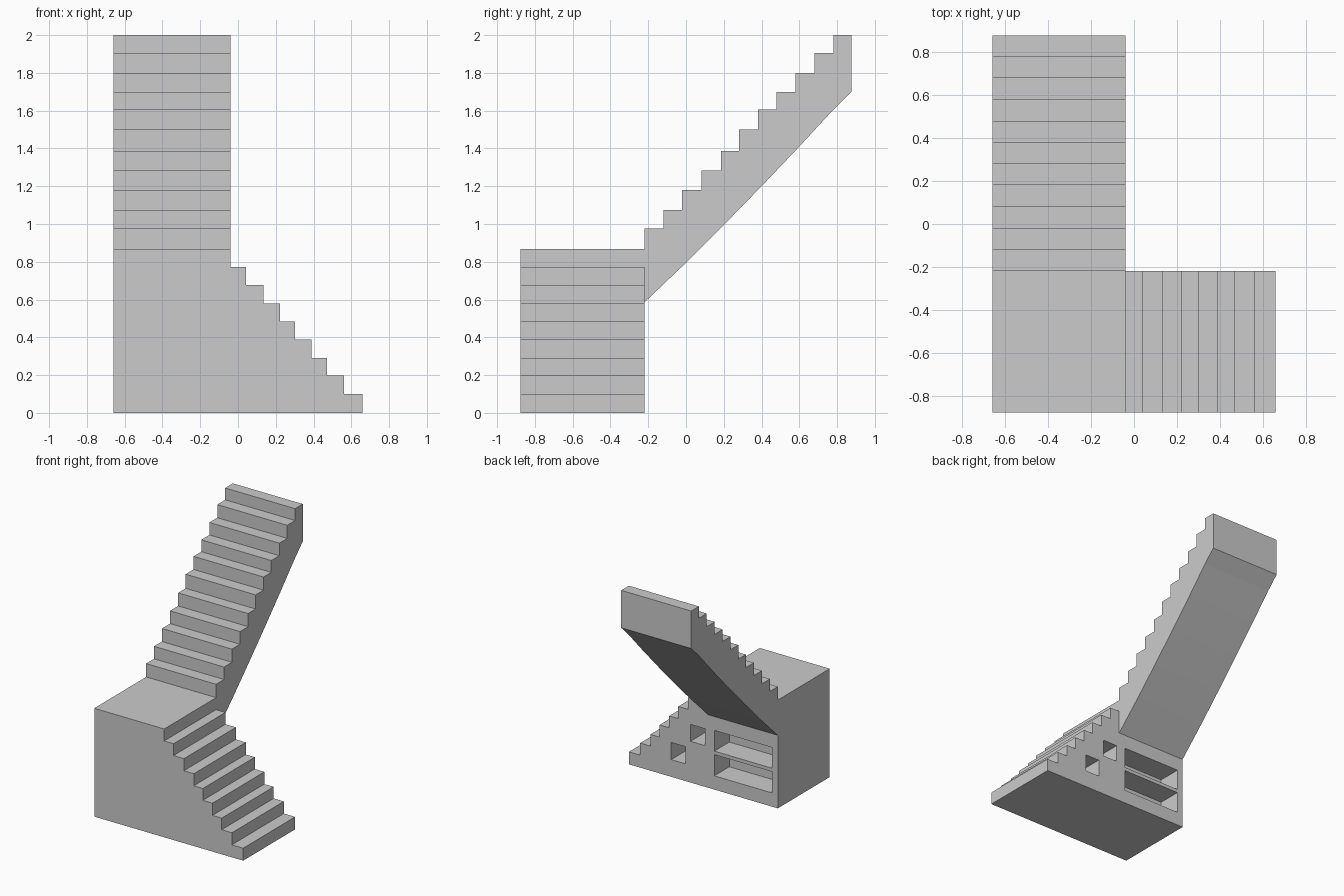
import bpy, bmesh
from mathutils import Vector

if "Cube" in bpy.data.objects:
    bpy.data.objects.remove(bpy.data.objects["Cube"])


def extrude(name, profile, push):
    """Close a planar profile into a solid by extruding it along push."""
    bm = bmesh.new()
    face = bm.faces.new([bm.verts.new(p) for p in profile])
    out = bmesh.ops.extrude_face_region(bm, geom=[face])
    verts = [g for g in out["geom"] if isinstance(g, bmesh.types.BMVert)]
    bmesh.ops.translate(bm, verts=verts, vec=Vector(push))
    bmesh.ops.recalc_face_normals(bm, faces=bm.faces[:])
    mesh = bpy.data.meshes.new(name)
    bm.to_mesh(mesh)
    bm.free()
    obj = bpy.data.objects.new(name, mesh)
    bpy.context.collection.objects.link(obj)
    return obj


FRONT, MID, BACK = -0.877, -0.22, 0.877
LEFT, INNER, RIGHT = -0.66, -0.04, 0.66

# Lower flight and landing: stepped profile in x-z
risers = [INNER, 0.043, 0.135, 0.223, 0.303, 0.388, 0.47, 0.56, RIGHT]
levels = [0.868, 0.772, 0.677, 0.58, 0.483, 0.388, 0.29, 0.197, 0.1, 0]
profile = [(LEFT, FRONT, 0), (LEFT, FRONT, levels[0])]
for i, x in enumerate(risers):
    profile += [(x, FRONT, levels[i]), (x, FRONT, levels[i + 1])]
base = extrude("lower_flight_and_landing", profile, (0, MID - FRONT, 0))

# Storage niches in the back of the base: x0, x1, z0, z1
DEPTH = 0.19
niches = [(-0.61, -0.097, 0.11, 0.28), (-0.61, -0.097, 0.308, 0.474),
          (-0.015, 0.115, 0.33, 0.465), (0.16, 0.285, 0.138, 0.275)]
for i, (x0, x1, z0, z1) in enumerate(niches):
    y = MID - DEPTH
    cutter = extrude(f"niche_cutter_{i + 1}",
                     [(x0, y, z0), (x1, y, z0), (x1, y, z1), (x0, y, z1)],
                     (0, DEPTH + 0.05, 0))
    cutter.hide_render = True
    cutter.hide_set(True)
    mod = base.modifiers.new(f"niche_{i + 1}", 'BOOLEAN')
    mod.object = cutter
    mod.solver = 'EXACT'

# Upper flight: stepped top with a sloping soffit, profile in y-z
risers = [MID, -0.12, -0.02, 0.082, 0.185, 0.28, 0.38, 0.478, 0.58, 0.68, 0.78]
levels = [0.975, 1.075, 1.18, 1.282, 1.387, 1.5, 1.605, 1.7, 1.8, 1.905, 2.0]
soffit = [(BACK, 1.7), (0.78, 1.605), (0.6, 1.41), (0.4, 1.2),
          (0.2, 0.995), (0, 0.795), (MID, 0.585)]
ends = risers[1:] + [BACK]
profile = []
for y0, y1, z in zip(risers, ends, levels):
    profile += [(LEFT, y0, z), (LEFT, y1, z)]
profile += [(LEFT, y, z) for y, z in soffit]
extrude("upper_flight", profile, (INNER - LEFT, 0, 0))
